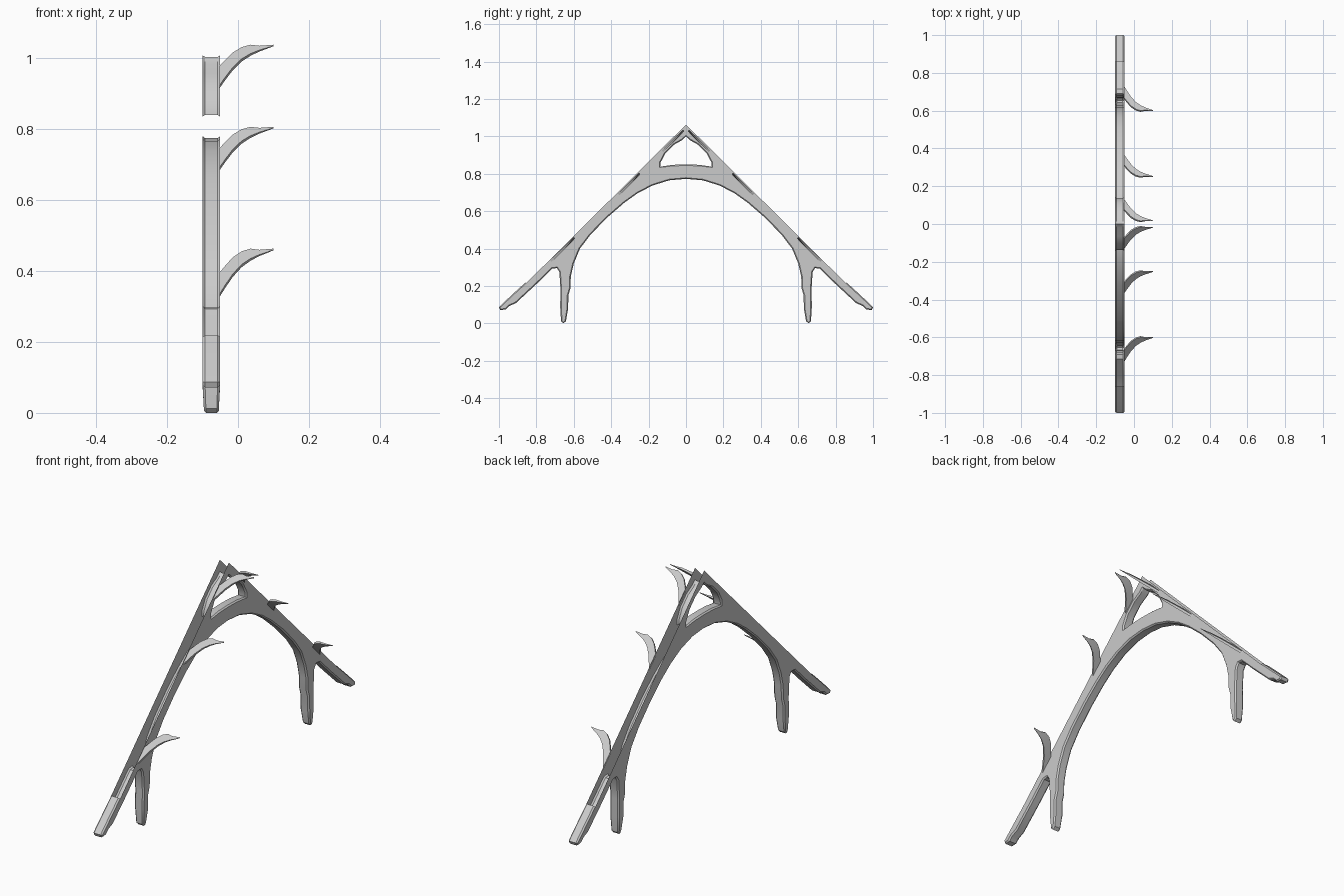
import bpy, bmesh, math
from mathutils import Vector
from mathutils.geometry import tessellate_polygon

if "Cube" in bpy.data.objects:
    bpy.data.objects.remove(bpy.data.objects["Cube"])

grey = bpy.data.materials.new("weathered grey")
grey.diffuse_color = (0.6, 0.6, 0.6, 1)
grey.use_nodes = True
grey.node_tree.nodes["Principled BSDF"].inputs["Base Color"].default_value = grey.diffuse_color


def finish(bm, name):
    bmesh.ops.remove_doubles(bm, verts=bm.verts, dist=0.0005)
    bmesh.ops.recalc_face_normals(bm, faces=bm.faces)
    me = bpy.data.meshes.new(name)
    bm.to_mesh(me)
    bm.free()
    me.materials.append(grey)
    ob = bpy.data.objects.new(name, me)
    bpy.context.collection.objects.link(ob)
    bpy.ops.object.select_all(action='DESELECT')
    ob.select_set(True)
    bpy.context.view_layer.objects.active = ob
    bpy.ops.object.shade_smooth_by_angle(angle=math.radians(30))
    return ob


# Half outline (y, z): rafter top, rafter tip, leg, arch, tie beam, window
half = [(0, 1.063), (0.86, 0.218), (0.92, 0.163), (0.98, 0.107), (1.0, 0.087),
        (0.993, 0.072), (0.965, 0.074), (0.945, 0.093), (0.91, 0.108), (0.80, 0.21),
        (0.715, 0.293), (0.69, 0.296), (0.677, 0.275), (0.671, 0.18), (0.673, 0.09),
        (0.668, 0.012), (0.655, 0.0), (0.642, 0.012), (0.63, 0.08), (0.629, 0.15),
        (0.617, 0.19), (0.616, 0.25), (0.60, 0.32), (0.567, 0.40), (0.51, 0.475),
        (0.42, 0.567), (0.33, 0.645), (0.26, 0.695), (0.18, 0.737), (0.09, 0.765),
        (0, 0.773), (0, 0.85), (0.07, 0.848), (0.138, 0.838), (0.136, 0.86),
        (0.11, 0.91), (0.065, 0.955), (0.02, 0.98), (0, 1.002)]
n = len(half)
pts = [Vector(p) for p in half]
OPEN = {0, 30, n - 1}          # roof slope stays open; centre line joins the halves


def inset(i, d):
    # pull a point inward, using only its closed walls
    total = Vector((0, 0))
    for k in ((i - 1) % n, i):
        if k not in OPEN:
            e = (pts[(k + 1) % n] - pts[k]).normalized()
            total += Vector((e.y, -e.x))
    if total.length > 0:
        total.normalize()
    p = pts[i] + total * d
    if pts[i].x == 0:
        p.x = 0
    return p


# Arched frame: two side sheets with chamfered walls, hollow along the slope
bm = bmesh.new()
for s in (1, -1):
    cols = []
    for x, d in ((-0.1, 0.006), (-0.093, 0), (-0.057, 0), (-0.05, 0.006)):
        ring = []
        for i in range(n):
            p = inset(i, d)
            xx = -0.075 + (x + 0.075) * (0.85 if p.y < 0.015 else 1)
            ring.append(bm.verts.new((xx, s * p.x, p.y)))
        cols.append(ring)
    for i in range(n):
        if i in OPEN:
            continue
        j = (i + 1) % n
        for a, b in zip(cols, cols[1:]):
            bm.faces.new((a[i], a[j], b[j], b[i]))
    # side sheets
    flat = [Vector((q.x, q.y, 0)) for q in (inset(i, 0.006) for i in range(n))]
    for tri in tessellate_polygon([flat]):
        for ring in (cols[0], cols[3]):
            bm.faces.new([ring[k] for k in tri])
finish(bm, "arched_frame")

# Curved thorns on the +x side, lying in the plane of the slope
stations = [(-0.052, -0.058, -0.112, 0.012), (-0.035, -0.040, -0.088, 0.012),
            (-0.015, -0.020, -0.062, 0.012), (0.01, -0.005, -0.038, 0.011),
            (0.035, 0.002, -0.023, 0.009), (0.06, -0.001, -0.013, 0.006),
            (0.1, 0.002, -0.001, 0.002)]


def thorn(name, tip_z, side, size):
    bm = bmesh.new()
    rings = []
    for x, up, lo, th in stations:
        ring = []
        for dz, depth in ((up, 0), (lo, 0), (lo, th), (up, th)):
            z = tip_z + dz * size
            y = (1.052 - z) / 0.983 - depth * 0.7
            ring.append(bm.verts.new((x, side * y, z - depth * 0.7)))
        rings.append(ring)
    for a, b in zip(rings, rings[1:]):
        for k in range(4):
            m = (k + 1) % 4
            bm.faces.new((a[k], a[m], b[m], b[k]))
    bm.faces.new(rings[0])
    bm.faces.new(rings[-1])
    finish(bm, name)


for side, label in ((1, "back"), (-1, "front")):
    for level, tip_z, size in (("upper", 1.034, 1), ("middle", 0.803, 1), ("lower", 0.46, 1.12)):
        thorn(f"{label}_{level}_thorn", tip_z, side, size)
